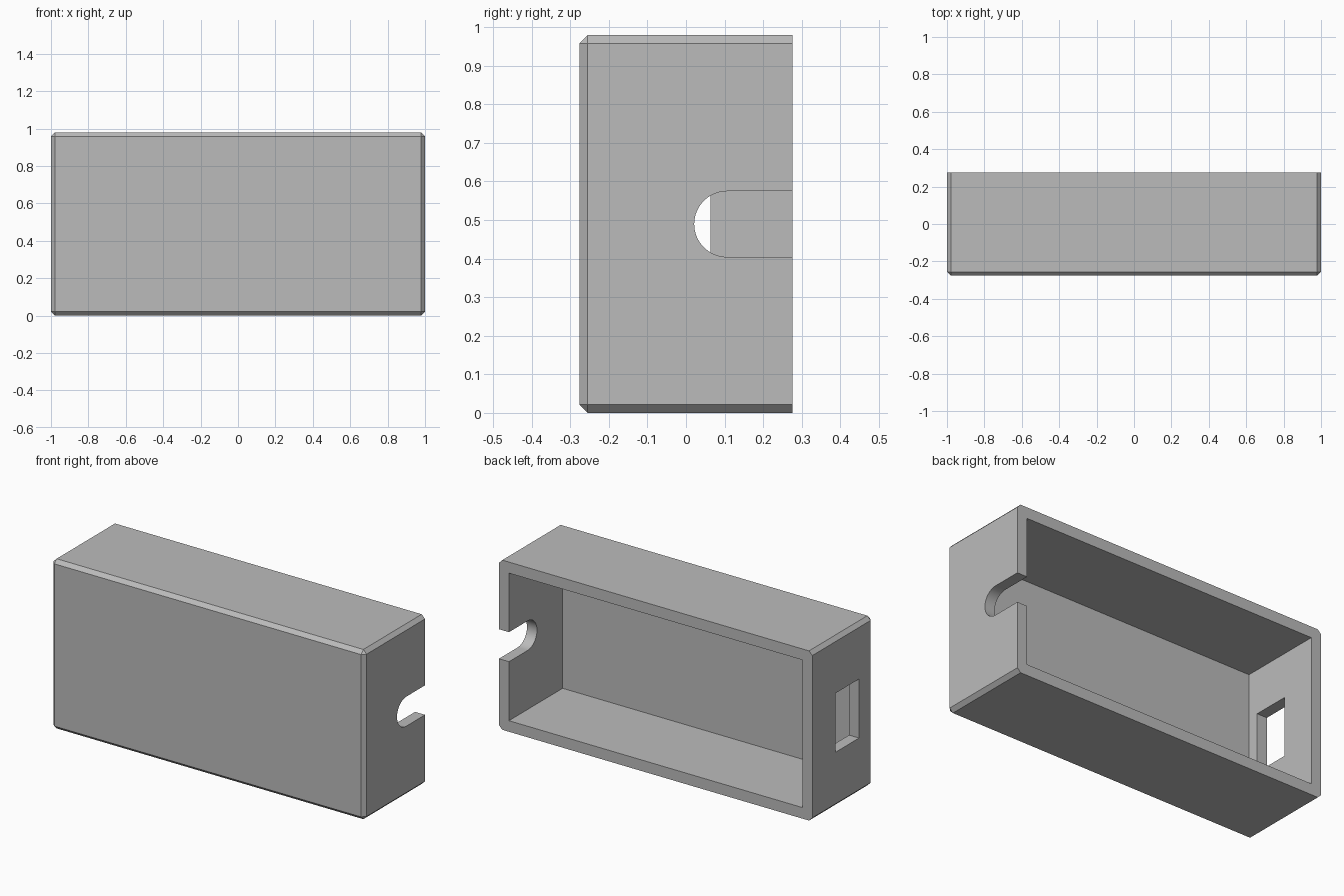
import bpy, bmesh, math

if "Cube" in bpy.data.objects:
    bpy.data.objects.remove(bpy.data.objects["Cube"])

U = 2 / 94                      # one design unit: the box is 94 x 26 x 46
W, D, H, WALL = 94 * U, 26 * U, 46 * U, 3 * U
BACK, MID = D / 2, H / 2

grey = bpy.data.materials.new("plain grey")
grey.diffuse_color = (0.5, 0.5, 0.5, 1)
grey.use_nodes = True
grey.node_tree.nodes["Principled BSDF"].inputs["Base Color"].default_value = grey.diffuse_color


def make_object(name, bm):
    bmesh.ops.recalc_face_normals(bm, faces=bm.faces)
    mesh = bpy.data.meshes.new(name)
    bm.to_mesh(mesh)
    bm.free()
    mesh.materials.append(grey)
    obj = bpy.data.objects.new(name, mesh)
    bpy.context.collection.objects.link(obj)
    return obj


def box_bmesh(x, y, z):
    """Box spanning the (low, high) pairs given for each axis."""
    bm = bmesh.new()
    bmesh.ops.create_cube(bm, size=1)
    for v in bm.verts:
        v.co = [lo + (c + 0.5) * (hi - lo) for c, (lo, hi) in zip(v.co, (x, y, z))]
    return bm


def cut(target, cutter):
    mod = target.modifiers.new(cutter.name, 'BOOLEAN')
    mod.operation, mod.solver, mod.object = 'DIFFERENCE', 'EXACT', cutter
    bpy.context.view_layer.objects.active = target
    bpy.ops.object.modifier_apply(modifier=mod.name)
    bpy.data.objects.remove(cutter)


# Outer shell, chamfered everywhere except around the open back
bm = box_bmesh((-W / 2, W / 2), (-BACK, BACK), (0, H))
edges = [e for e in bm.edges if min(v.co.y for v in e.verts) < 0]
bmesh.ops.bevel(bm, geom=edges, offset=U, offset_type='OFFSET', segments=1,
                profile=0.5, affect='EDGES')
case = make_object("case", bm)

# Hollow interior, open at the back
cut(case, make_object("cavity", box_bmesh(
    (-W / 2 + WALL, W / 2 - WALL), (-BACK + WALL, BACK + WALL), (WALL, H - WALL))))

# Rectangular port through the left wall
cut(case, make_object("port", box_bmesh(
    (-W / 2 - WALL, -W / 2 + 2 * WALL), (BACK - 20 * U, BACK - 10 * U),
    (MID - 8 * U, MID + 8 * U))))

# Round-ended cable notch in the right wall, open to the back
bm = bmesh.new()
r, cy, steps = 4 * U, BACK - 8 * U, 32
outline = [(BACK + WALL, MID + r)]
for i in range(steps + 1):
    a = math.pi / 2 + math.pi * i / steps
    outline.append((cy + r * math.cos(a), MID + r * math.sin(a)))
outline.append((BACK + WALL, MID - r))
face = bm.faces.new([bm.verts.new((W / 2 - 2 * WALL, y, z)) for y, z in outline])
ext = bmesh.ops.extrude_face_region(bm, geom=[face])
bmesh.ops.translate(bm, vec=(3 * WALL, 0, 0),
                    verts=[g for g in ext["geom"] if isinstance(g, bmesh.types.BMVert)])
cut(case, make_object("notch", bm))

# Smooth only the rounded notch end
bpy.ops.object.select_all(action='DESELECT')
case.select_set(True)
bpy.context.view_layer.objects.active = case
bpy.ops.object.shade_smooth_by_angle(angle=math.radians(30))
